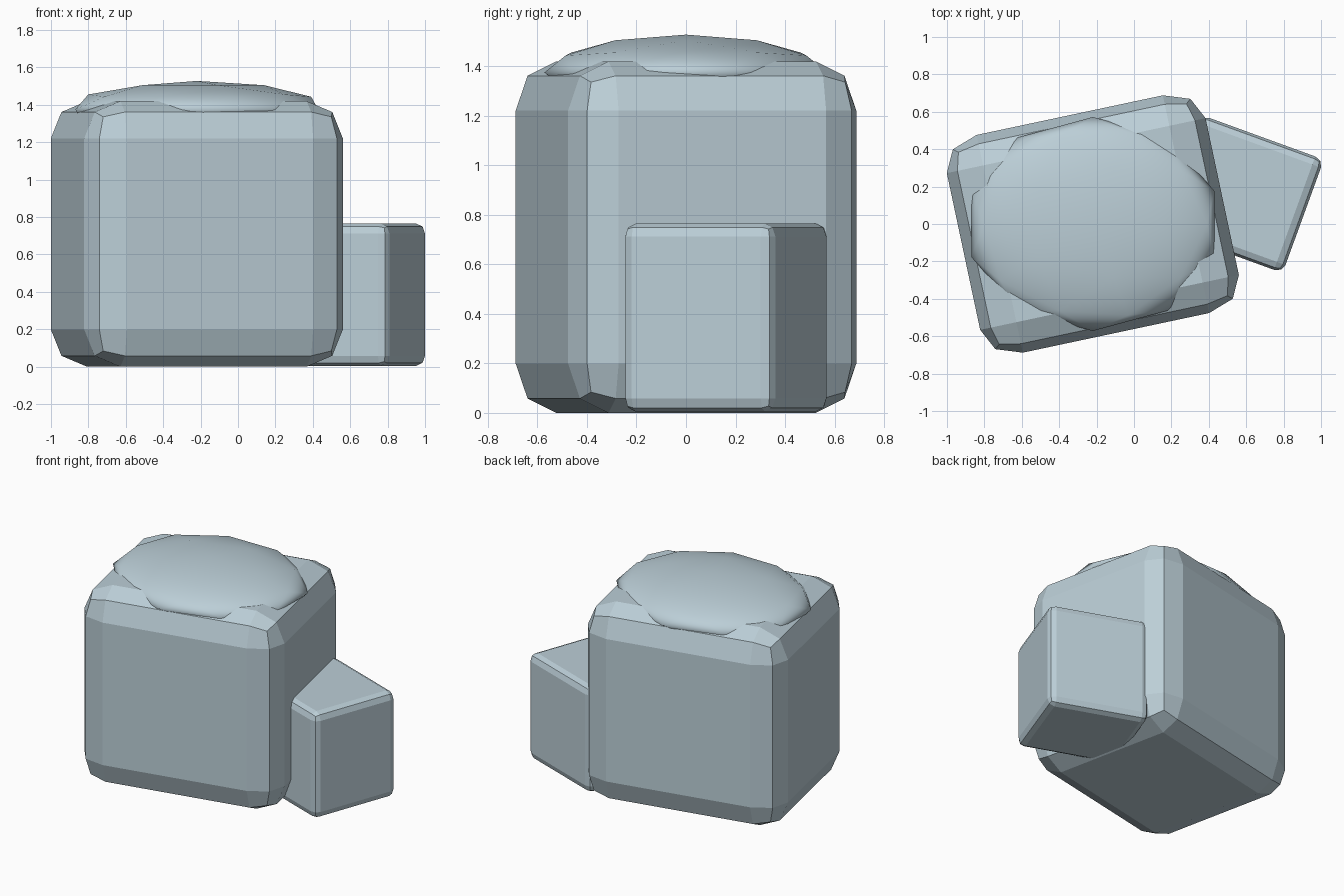
import bpy
from math import radians

old = bpy.data.objects.get("Cube")
if old:
    bpy.data.objects.remove(old, do_unlink=True)

# One pale blue-grey stone colour
stone = bpy.data.materials.new("pale_stone")
stone.use_nodes = True
colour = (0.50, 0.62, 0.68, 1.0)
stone.diffuse_color = colour
stone.node_tree.nodes["Principled BSDF"].inputs["Base Color"].default_value = colour


def block(name, centre, size, turn, bevel):
    """Unit cube with a two-step bevel that stretches with the block."""
    bpy.ops.mesh.primitive_cube_add(size=1, location=centre,
                                    rotation=(0, 0, radians(turn)))
    ob = bpy.context.object
    ob.name = name
    ob.scale = size
    mod = ob.modifiers.new("rounded_edges", "BEVEL")
    mod.width = bevel
    mod.segments = 2
    mod.limit_method = "NONE"
    ob.data.materials.append(stone)
    return ob


# Large and small boulders, turned opposite ways
block("large_block", (-0.22, 0, 0.71), (1.414, 1.19, 1.42), 12, 0.14)
block("small_block", (0.576, 0.161, 0.385), (0.70, 0.645, 0.76), -20, 0.07)

# Flattened smooth cap on the large block
bpy.ops.mesh.primitive_ico_sphere_add(subdivisions=2, radius=1,
                                      location=(-0.22, 0, 1.375))
cap = bpy.context.object
cap.name = "top_cap"
cap.scale = (0.683, 0.572, 0.153)
cap.data.materials.append(stone)
bpy.ops.object.shade_smooth()
